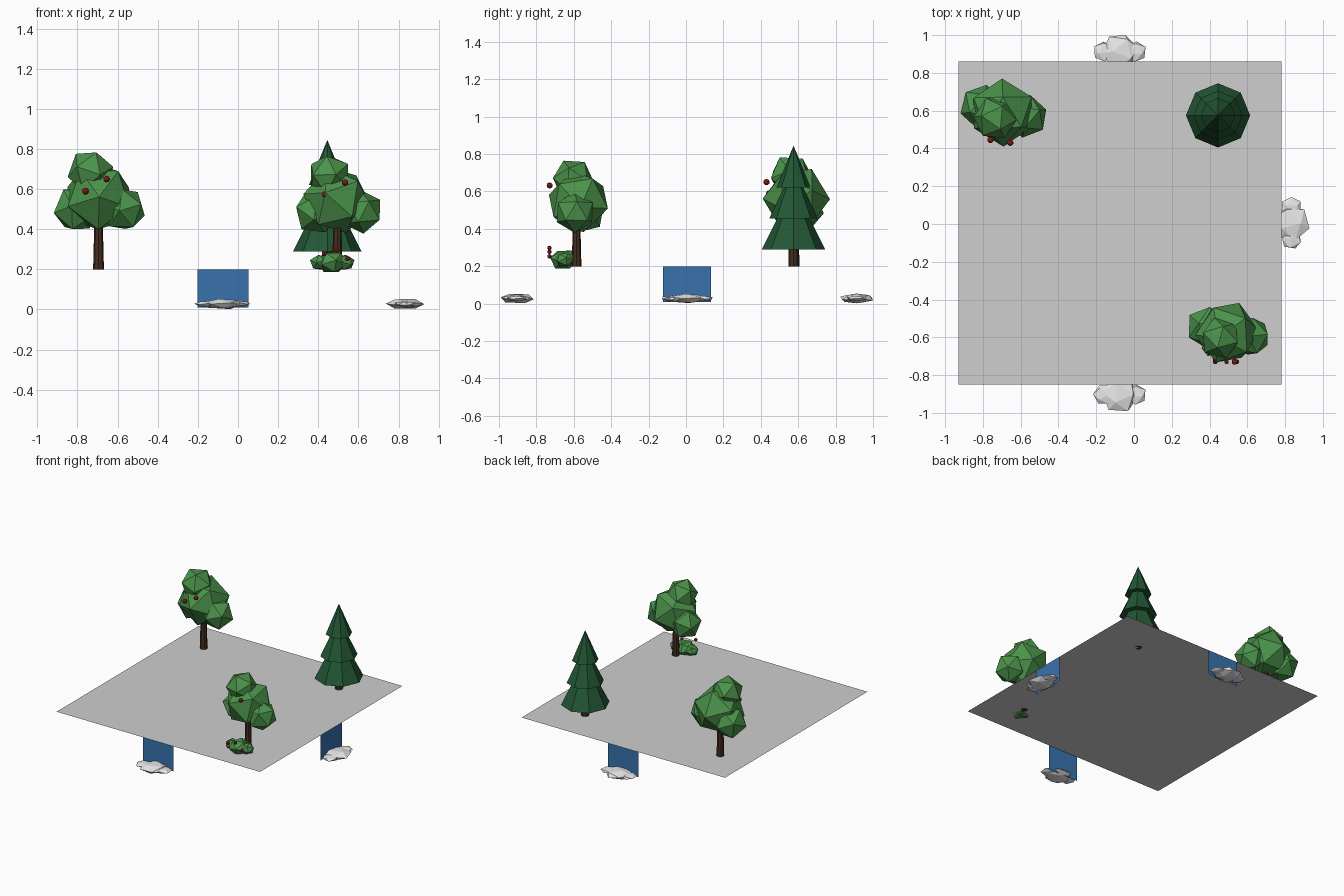
import bpy
import random
from math import pi
from mathutils import Euler, Matrix, Vector

cube = bpy.data.objects.get("Cube")
if cube:
    bpy.data.objects.remove(cube, do_unlink=True)
random.seed(4)


def material(name, r, g, b):
    m = bpy.data.materials.new(name)
    m.use_nodes = True
    m.diffuse_color = (r, g, b, 1)
    m.node_tree.nodes["Principled BSDF"].inputs["Base Color"].default_value = (r, g, b, 1)
    return m


GROUND = material("pale grey", 0.62, 0.62, 0.62)
WATER = material("water blue", 0.04, 0.17, 0.42)
FOAM = material("foam white", 0.85, 0.85, 0.85)
LEAF = material("leaf green", 0.07, 0.29, 0.07)
PINE = material("pine green", 0.016, 0.095, 0.035)
BARK = material("bark brown", 0.06, 0.027, 0.013)
FRUIT = material("fruit red", 0.25, 0.012, 0.012)


def finish(name, mat):
    ob = bpy.context.object
    ob.name = name
    ob.data.materials.append(mat)
    return ob


def blob(name, mat, centre, radius, detail=1, squash=1.0):
    """Faceted ball, turned at random and then flattened."""
    bpy.ops.mesh.primitive_ico_sphere_add(subdivisions=detail, radius=radius, location=centre)
    ob = finish(name, mat)
    turn = Euler([random.uniform(0, pi) for _ in range(3)]).to_matrix().to_4x4()
    ob.data.transform(Matrix.Diagonal((1, 1, squash, 1)) @ turn)
    return ob


def cone(name, mat, base, r1, r2, height, sides=8):
    bpy.ops.mesh.primitive_cone_add(vertices=sides, radius1=r1, radius2=r2, depth=height,
                                    location=Vector(base) + Vector((0, 0, height / 2)))
    return finish(name, mat)


def panel(name, mat, centre, width, depth, turn=(0, 0, 0)):
    bpy.ops.mesh.primitive_plane_add(size=1, location=centre, rotation=turn)
    ob = finish(name, mat)
    ob.scale = (width, depth, 1)
    return ob


def fruit_tree(name, base, s):
    base = Vector(base)
    cone(name + "_trunk", BARK, base, 0.027 * s, 0.02 * s, 0.28 * s)
    crown = {"middle": ((0, 0.01, 0.36), 0.18), "left": ((0.125, -0.01, 0.3), 0.115),
             "right": ((-0.11, 0.04, 0.3), 0.12), "top": ((-0.04, -0.02, 0.485), 0.117)}
    for part, (offset, radius) in crown.items():
        blob(f"{name}_crown_{part}", LEAF, base + Vector(offset) * s, radius * s)
    for offset in ((-0.065, -0.135, 0.39), (0.04, -0.15, 0.45)):
        blob(name + "_fruit", FRUIT, base + Vector(offset) * s, 0.017 * s, 2)


def waterfall(name, top, angle):
    """Sheet of water over one edge, with foam at its foot."""
    turn = Matrix.Rotation(angle, 3, "Z")
    top = Vector(top)
    panel(name + "_sheet", WATER, top - Vector((0, 0, 0.095)), 0.255, 0.19, (pi / 2, 0, angle))
    for side, radius in ((0, 0.1), (-0.085, 0.057), (0.085, 0.057)):
        offset = turn @ Vector((side, -0.053, 0))
        blob(name + "_foam", FOAM, (top.x + offset.x, top.y + offset.y, 0.028), radius, 1, 0.28)


# Ground sheet
panel("ground", GROUND, (-0.075, 0.005, 0.2), 1.71, 1.71)

# Waterfalls on three edges
waterfall("front_waterfall", (-0.075, -0.85, 0.2), 0)
waterfall("back_waterfall", (-0.075, 0.86, 0.2), pi)
waterfall("left_waterfall", (0.78, 0.005, 0.2), pi / 2)

# Fruit trees
fruit_tree("back_tree", (-0.695, 0.58, 0.2), 1.0)
fruit_tree("front_tree", (0.495, -0.585, 0.2), 0.96)

# Pine with three stacked tiers
cone("pine_trunk", BARK, (0.445, 0.575, 0.2), 0.028, 0.025, 0.12)
for z, radius, height in ((0.29, 0.17, 0.34), (0.455, 0.13, 0.28), (0.62, 0.092, 0.225)):
    cone("pine_tier", PINE, (0.445, 0.575, z), radius, 0, height)

# Berry bush
for x, y, radius in ((0.47, -0.655, 0.075), (0.408, -0.65, 0.052), (0.532, -0.65, 0.052)):
    blob("bush_clump", LEAF, (x, y, 0.235), radius, 1, 0.8)
for x, z in ((0.43, 0.278), (0.49, 0.298), (0.545, 0.253)):
    blob("bush_berry", FRUIT, (x, -0.73, z), 0.012, 2)
